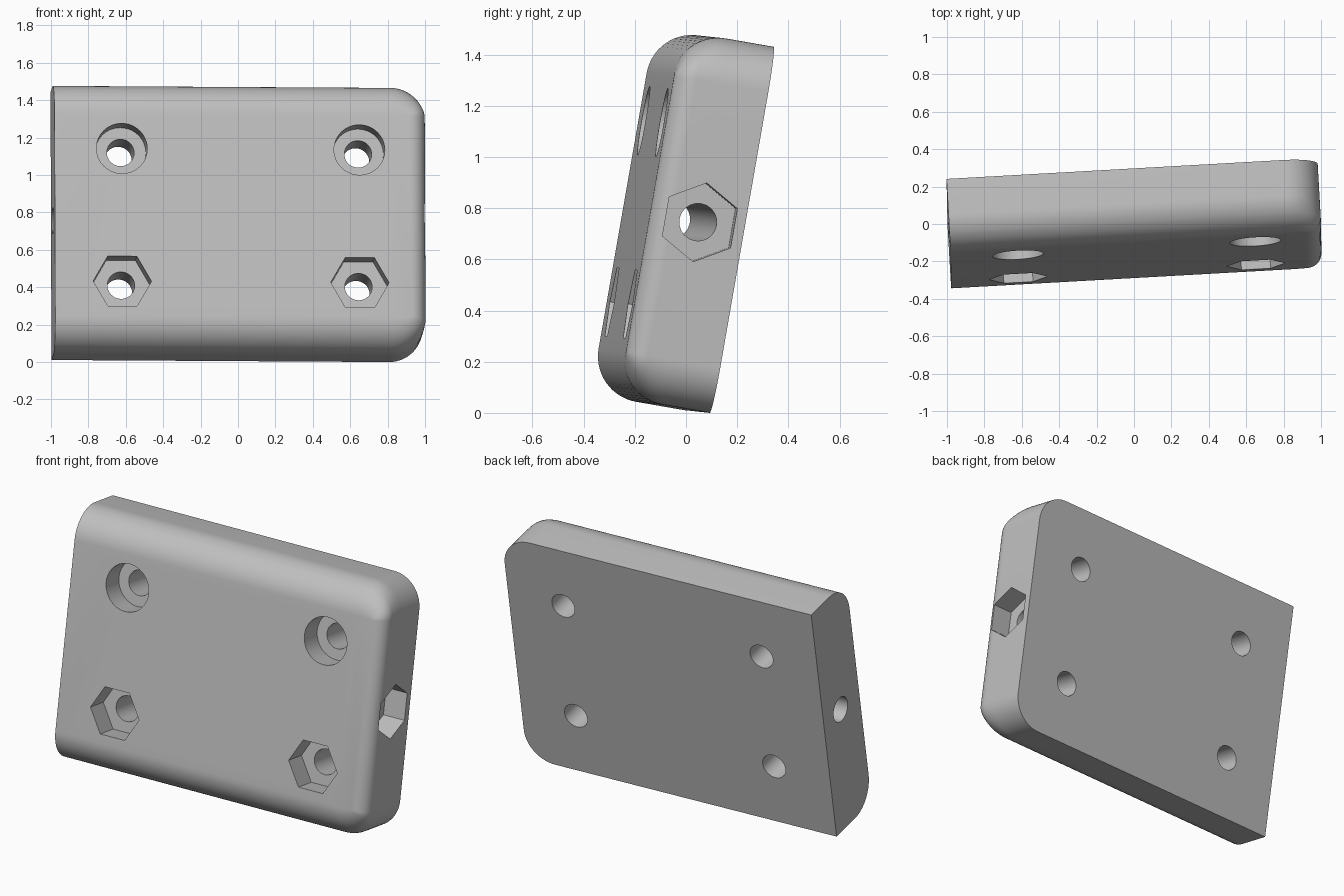
import bpy, bmesh
from math import sin, cos, pi, radians
from mathutils import Vector, Matrix

if "Cube" in bpy.data.objects:
    bpy.data.objects.remove(bpy.data.objects["Cube"], do_unlink=True)

LENGTH, HEIGHT, DEPTH = 1.987, 1.452, 0.37
ROUND, END_ROUND = 0.18, 0.08      # long edge fillet, end edge fillet
HOLE, BORE, NUT = 0.073, 0.136, 0.156
POCKET = 0.135
STEPS = 14

grey = bpy.data.materials.new("light grey")
grey.use_nodes = True
colour = (0.52, 0.52, 0.52, 1)
grey.diffuse_color = colour
grey.node_tree.nodes["Principled BSDF"].inputs["Base Color"].default_value = colour


def make_object(name, bm):
    bmesh.ops.recalc_face_normals(bm, faces=bm.faces[:])
    mesh = bpy.data.meshes.new(name)
    bm.to_mesh(mesh)
    bm.free()
    mesh.materials.append(grey)
    obj = bpy.data.objects.new(name, mesh)
    bpy.context.collection.objects.link(obj)
    return obj


def inset(radius, y):
    """How far a quarter-round fillet pulls the outline in at depth y."""
    into = max(0, radius - y)
    return radius - max(0, radius ** 2 - into ** 2) ** 0.5


def outline(y):
    """Plate outline at depth y, square at one end and rounded at the other."""
    rx = ROUND - inset(END_ROUND, y)
    rz = max(ROUND - inset(ROUND, y), 0.001)
    cx = LENGTH - ROUND
    pts = [Vector((0, y, ROUND - rz))]
    for cz, start in ((ROUND, -pi / 2), (HEIGHT - ROUND, 0)):
        for i in range(STEPS + 1):
            a = start + i * pi / 2 / STEPS
            pts.append(Vector((cx + rx * cos(a), y, cz + rz * sin(a))))
    pts.append(Vector((0, y, HEIGHT - ROUND + rz)))
    return pts


# Plate: outlines lofted from the rounded front to the flat back
depths = [ROUND * (1 - cos(i * pi / 2 / STEPS)) for i in range(STEPS + 1)]
depths = sorted(set(depths + [END_ROUND, DEPTH]))
bm = bmesh.new()
rings = [[bm.verts.new(p) for p in outline(y)] for y in depths]
for a, b in zip(rings, rings[1:]):
    for i in range(len(a)):
        j = (i + 1) % len(a)
        bm.faces.new((a[i], a[j], b[j], b[i]))
bm.faces.new(rings[0])
bm.faces.new(rings[-1])
plate = make_object("mounting_plate", bm)


def cut(start, direction, radius, sides, phase=0):
    """Cut a straight prism or cylinder out of the plate."""
    start, direction = Vector(start), Vector(direction)
    side = Vector((1, 0, 0)) if direction.y else Vector((0, 1, 0))
    bm = bmesh.new()
    ring = []
    for i in range(sides):
        a = phase + 2 * pi * i / sides
        ring.append(bm.verts.new(start + radius * (side * cos(a) + Vector((0, 0, sin(a))))))
    face = bm.faces.new(ring)
    new = bmesh.ops.extrude_face_region(bm, geom=[face])["geom"]
    bmesh.ops.translate(bm, vec=direction,
                        verts=[v for v in new if isinstance(v, bmesh.types.BMVert)])
    cutter = make_object("cutter", bm)
    cutter.hide_render = True
    mod = plate.modifiers.new("cut", "BOOLEAN")
    mod.operation, mod.solver, mod.object = "DIFFERENCE", "EXACT", cutter
    bpy.context.view_layer.objects.active = plate
    bpy.ops.object.modifier_apply(modifier=mod.name)
    bpy.data.objects.remove(cutter, do_unlink=True)


# Screw holes: round counterbores above, hexagonal nut pockets below
for x in (0.36, 1.632):
    for z, radius, sides in ((1.086, BORE, 48), (0.366, NUT, 6)):
        cut((x, -0.1, z), (0, POCKET + 0.1, 0), radius, sides)
        cut((x, 0.05, z), (0, DEPTH, 0), HOLE, 48)

# Lengthwise hole with a nut pocket in the rounded end
middle = (DEPTH - 0.176, HEIGHT / 2)
cut((LENGTH + 0.1, *middle), (-POCKET - 0.1, 0, 0), NUT, 6, pi / 2)
cut((-0.1, *middle), (LENGTH + 0.05, 0, 0), HOLE, 48)

# Tilt the plate, then centre it on the ground
along = Vector((0.998, 0.056, -0.006)).normalized()
back = Vector((0, 0.172, 0.985)).cross(along).normalized()
up = along.cross(back)
plate.data.transform(Matrix((along, back, up)).transposed().to_4x4())
low, high = ([f(v.co[k] for v in plate.data.vertices) for k in range(3)] for f in (min, max))
plate.data.transform(Matrix.Translation(
    (-(low[0] + high[0]) / 2, -(low[1] + high[1]) / 2, -low[2])))

bpy.ops.object.select_all(action="DESELECT")
plate.select_set(True)
bpy.context.view_layer.objects.active = plate
bpy.ops.object.shade_smooth_by_angle(angle=radians(30))
